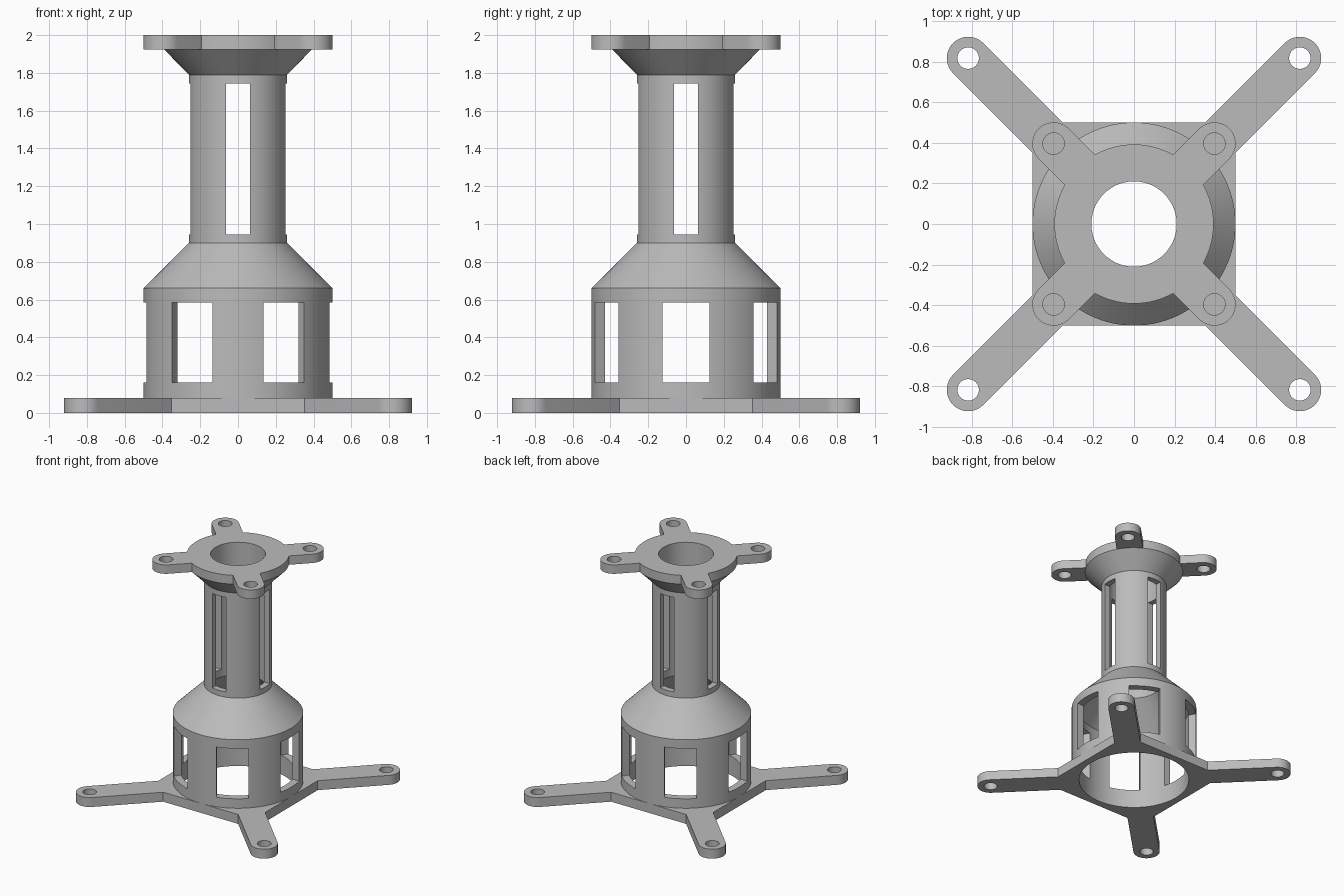
import bpy, bmesh, math
from mathutils import Matrix

if "Cube" in bpy.data.objects:
    bpy.data.objects.remove(bpy.data.objects["Cube"])

SEG = 96
grey = bpy.data.materials.new("light_grey")
grey.diffuse_color = (0.5, 0.5, 0.5, 1)
grey.use_nodes = True
grey.node_tree.nodes["Principled BSDF"].inputs["Base Color"].default_value = grey.diffuse_color


def finish(name, bm):
    """Turn a bmesh into a named grey object."""
    bmesh.ops.recalc_face_normals(bm, faces=bm.faces)
    mesh = bpy.data.meshes.new(name)
    bm.to_mesh(mesh)
    bm.free()
    ob = bpy.data.objects.new(name, mesh)
    bpy.context.collection.objects.link(ob)
    mesh.materials.append(grey)
    return ob


def smooth(ob):
    bpy.ops.object.select_all(action='DESELECT')
    ob.select_set(True)
    bpy.context.view_layer.objects.active = ob
    bpy.ops.object.shade_smooth_by_angle(angle=math.radians(30))


def arc(cx, cy, r, a0, a1, n):
    return [(cx + r * math.cos(a0 + (a1 - a0) * i / n),
             cy + r * math.sin(a0 + (a1 - a0) * i / n)) for i in range(n + 1)]


def circle(cx, cy, r, n):
    return arc(cx, cy, r, 0, math.tau, n)[:-1]


def plate(name, loops, z0, z1):
    """Flat plate from an outline and hole loops."""
    bm = bmesh.new()
    for loop in loops:
        vs = [bm.verts.new((x, y, z0)) for x, y in loop]
        for a, b in zip(vs, vs[1:] + vs[:1]):
            bm.edges.new((a, b))
    bmesh.ops.triangle_fill(bm, edges=bm.edges[:], use_beauty=True, normal=(0, 0, 1))
    new = bmesh.ops.extrude_face_region(bm, geom=bm.faces[:])["geom"]
    bmesh.ops.translate(bm, verts=[g for g in new if isinstance(g, bmesh.types.BMVert)],
                        vec=(0, 0, z1 - z0))
    bmesh.ops.dissolve_limit(bm, angle_limit=0.001, verts=bm.verts[:], edges=bm.edges[:])
    smooth(finish(name, bm))


def arm_plate(name, reach, root, hub_radius, bore, z0, z1):
    """Four diagonal lugs with bolt holes around a square or round hub."""
    w, outline, holes = 0.105, [], [circle(0, 0, bore, SEG)]
    for k in range(4):
        a = math.pi / 4 + k * math.pi / 2
        c, s = math.cos(a), math.sin(a)
        outline.append((root * c + w * s, root * s - w * c))
        outline += arc(reach * c, reach * s, w, a - math.pi / 2, a + math.pi / 2, 20)
        outline.append((root * c - w * s, root * s + w * c))
        if hub_radius:
            d = math.asin(w / hub_radius)
            outline += arc(0, 0, hub_radius, a + d, a + math.pi / 2 - d, 16)[1:-1]
        holes.append(circle(reach * c, reach * s, 0.053, 32))
    plate(name, [outline] + holes, z0, z1)


# Square base with long arms, and round top flange with short lugs
arm_plate("base_plate", 1.155, math.sqrt(0.5) - 0.105, None, 0.44, 0, 0.08)
arm_plate("top_flange", 0.56, math.sqrt(0.392 ** 2 - 0.105 ** 2), 0.392, 0.21, 1.925, 2.0)

# Hollow turned body: drum, shoulder, neck and flare
profile = [(0.5, 0.08), (0.5, 0.66), (0.26, 0.9), (0.26, 1.79), (0.392, 1.925),
           (0.21, 1.925), (0.21, 0.88), (0.44, 0.65), (0.44, 0.08)]
bm = bmesh.new()
rings = []
for i in range(SEG):
    a = math.tau * i / SEG
    rings.append([bm.verts.new((r * math.cos(a), r * math.sin(a), z)) for r, z in profile])
for i in range(SEG):
    p, q = rings[i], rings[(i + 1) % SEG]
    for j in range(len(profile)):
        k = (j + 1) % len(profile)
        bm.faces.new((p[j], q[j], q[k], p[k]))
body = finish("body", bm)

# Six drum windows and four neck slots
bm = bmesh.new()
for count, r0, r1, width, z0, z1 in ((6, 0.3, 0.6, 0.25, 0.16, 0.585),
                                     (4, 0.12, 0.4, 0.128, 0.945, 1.745)):
    for i in range(count):
        m = (Matrix.Rotation(math.tau * i / count, 4, 'Z')
             @ Matrix.Translation(((r0 + r1) / 2, 0, (z0 + z1) / 2))
             @ Matrix.Diagonal((r1 - r0, width, z1 - z0, 1)))
        bmesh.ops.create_cube(bm, size=1, matrix=m)
cutter = finish("window_cutter", bm)
mod = body.modifiers.new("windows", 'BOOLEAN')
mod.operation, mod.solver, mod.object = 'DIFFERENCE', 'EXACT', cutter
bpy.context.view_layer.objects.active = body
bpy.ops.object.modifier_apply(modifier=mod.name)
bpy.data.objects.remove(cutter)
smooth(body)
